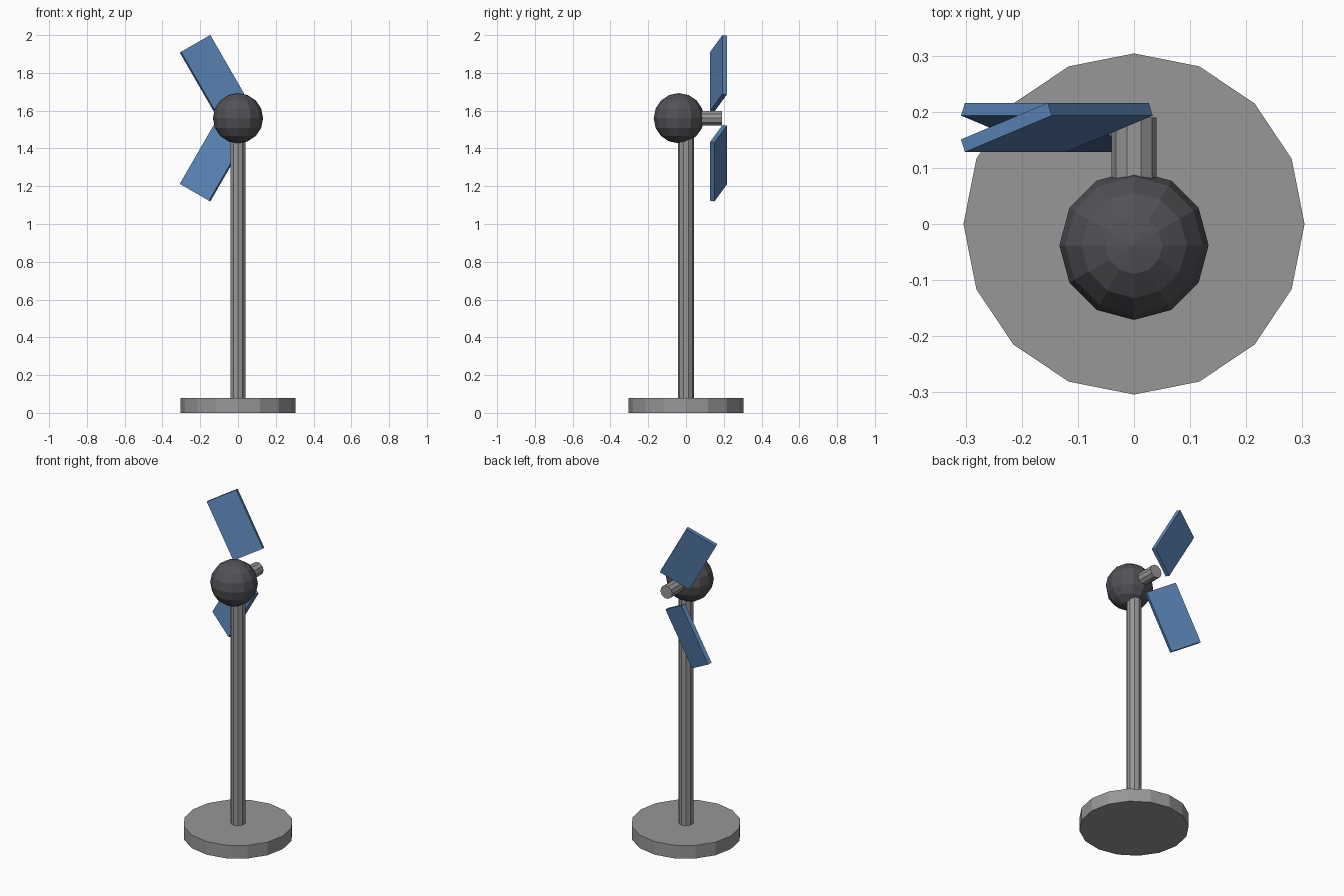
import bpy, bmesh, math
from mathutils import Matrix

if "Cube" in bpy.data.objects:
    bpy.data.objects.remove(bpy.data.objects["Cube"])

T, R = Matrix.Translation, Matrix.Rotation
HUB_Z = 1.56


def material(name, rgb):
    m = bpy.data.materials.new(name)
    m.diffuse_color = (*rgb, 1)
    m.use_nodes = True
    m.node_tree.nodes["Principled BSDF"].inputs["Base Color"].default_value = m.diffuse_color
    return m


grey = material("grey metal", (0.31, 0.31, 0.315))
dark = material("dark grey", (0.085, 0.083, 0.095))
blue = material("blue", (0.10, 0.225, 0.45))


def finish(name, bm, mat):
    bmesh.ops.recalc_face_normals(bm, faces=bm.faces)
    me = bpy.data.meshes.new(name)
    bm.to_mesh(me)
    bm.free()
    me.materials.append(mat)
    ob = bpy.data.objects.new(name, me)
    bpy.context.collection.objects.link(ob)
    return ob


def cylinder(name, sides, radius, length, matrix, mat):
    bm = bmesh.new()
    bmesh.ops.create_cone(bm, cap_ends=True, segments=sides, radius1=radius,
                          radius2=radius, depth=length, matrix=matrix)
    return finish(name, bm, mat)


# Round foot and upright pole
cylinder("base", 16, 0.304, 0.08, T((0, 0, 0.04)), grey)
cylinder("pole", 10, 0.042, 1.48, T((0, 0, 0.80)), grey)

# Shaft running backwards out of the hub
cylinder("rotor_shaft", 10, 0.04, 0.20,
         T((0, 0.09, HUB_Z)) @ R(math.pi / 2, 4, 'X') @ R(math.pi / 2, 4, 'Z')
         @ R(math.radians(90), 4, 'Z') @ R(math.radians(90), 4, 'Z'), grey)

# Faceted ball hub
bm = bmesh.new()
bmesh.ops.create_uvsphere(bm, u_segments=12, v_segments=8, radius=0.133,
                          matrix=T((0, -0.038, HUB_Z)))
finish("hub", bm, dark)

# Two pitched blades, spaced around the shaft
for name, angle in (("upper_blade", 120), ("lower_blade", 240)):
    bm = bmesh.new()
    bmesh.ops.create_cube(bm, size=1, matrix=(
        T((0, 0.172, HUB_Z)) @ R(-math.radians(angle), 4, 'Y')
        @ T((0.275, 0, 0)) @ R(math.radians(20), 4, 'X')
        @ Matrix.Diagonal((0.36, 0.024, 0.19, 1))))
    finish(name, bm, blue)
